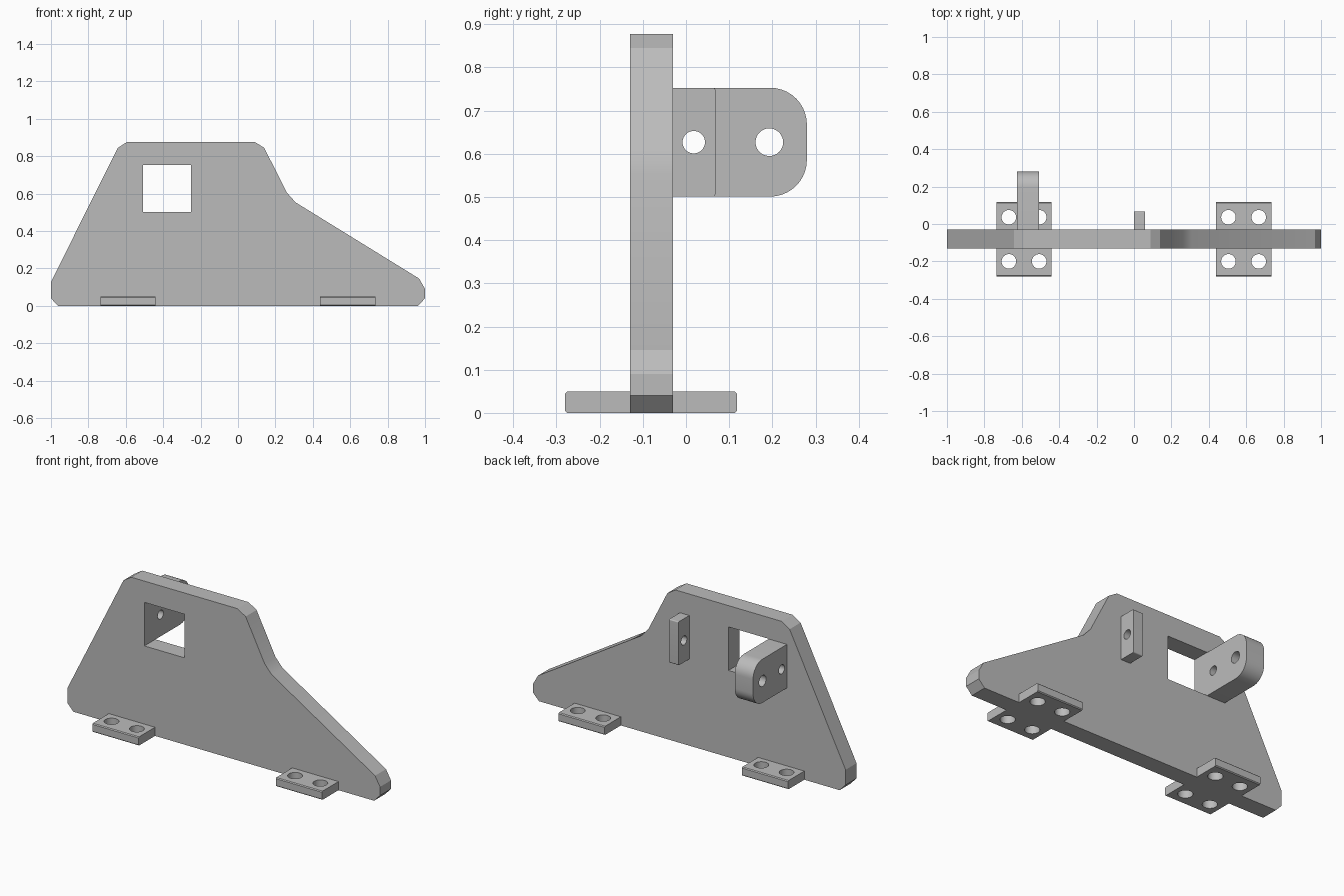
import bpy
import bmesh
import math
from mathutils import Vector

cube = bpy.data.objects.get("Cube")
if cube:
    bpy.data.objects.remove(cube, do_unlink=True)

grey = bpy.data.materials.new("light_grey")
grey.use_nodes = True
colour = (0.5, 0.5, 0.5, 1)
grey.diffuse_color = colour
grey.node_tree.nodes["Principled BSDF"].inputs["Base Color"].default_value = colour

# Each axis maps a flat profile point and a depth to space
PLACE = {
    "x": lambda a, b, d: (d, a, b),
    "y": lambda a, b, d: (a, d, b),
    "z": lambda a, b, d: (a, b, d),
}


def prism(name, outline, axis, start, end):
    """Extrude a closed outline along an axis."""
    bm = bmesh.new()
    face = bm.faces.new([bm.verts.new(PLACE[axis](a, b, start)) for a, b in outline])
    new = bmesh.ops.extrude_face_region(bm, geom=[face])["geom"]
    shift = Vector(PLACE[axis](0, 0, end - start))
    bmesh.ops.translate(bm, vec=shift, verts=[g for g in new if isinstance(g, bmesh.types.BMVert)])
    bmesh.ops.recalc_face_normals(bm, faces=bm.faces)
    mesh = bpy.data.meshes.new(name)
    bm.to_mesh(mesh)
    bm.free()
    mesh.materials.append(grey)
    obj = bpy.data.objects.new(name, mesh)
    bpy.context.collection.objects.link(obj)
    return obj


def arc(a, b, radius, first, last, steps):
    angles = [math.radians(first + (last - first) * i / steps) for i in range(steps + 1)]
    return [(a + radius * math.cos(t), b + radius * math.sin(t)) for t in angles]


def rect(a0, a1, b0, b1):
    return [(a0, b0), (a1, b0), (a1, b1), (a0, b1)]


def circle(a, b, radius):
    return arc(a, b, radius, 0, 360, 32)[:-1]


def rounded_end(y0, y1, z0, z1, r):
    """Side profile with the two far corners rounded."""
    return ([(y0, z1), (y0, z0)] + arc(y1 - r, z0 + r, r, -90, 0, 10)
            + arc(y1 - r, z1 - r, r, 0, 90, 10))


def finish(obj, cuts, axis, start, end):
    """Cut the openings, then smooth the curved walls."""
    cutters = [prism("cutter", c, axis, start, end) for c in cuts]
    for cutter in cutters:
        mod = obj.modifiers.new("opening", "BOOLEAN")
        mod.operation = "DIFFERENCE"
        mod.solver = "EXACT"
        mod.object = cutter
    bpy.ops.object.select_all(action="DESELECT")
    obj.select_set(True)
    bpy.context.view_layer.objects.active = obj
    for mod in list(obj.modifiers):
        bpy.ops.object.modifier_apply(modifier=mod.name)
    for cutter in cutters:
        bpy.data.objects.remove(cutter, do_unlink=True)
    bpy.ops.object.shade_smooth_by_angle(angle=math.radians(25))


FRONT, BACK = -0.13, -0.03

# Upright plate with a square window
plate = prism("upright_plate", [
    (-0.962, 0), (0.962, 0), (1, 0.04), (1, 0.09), (0.968, 0.146),
    (0.308, 0.553), (0.262, 0.604), (0.14, 0.845), (0.088, 0.877),
    (-0.592, 0.877), (-0.642, 0.845), (-1, 0.128), (-1, 0.04),
], "y", FRONT, BACK)
finish(plate, [rect(-0.508, -0.251, 0.502, 0.754)], "y", FRONT - 0.1, BACK + 0.1)

# Rear lug beside the window, with two cross holes
MID = 0.627
lug = prism("rear_lug", rounded_end(BACK, 0.28, 0.501, 0.753, 0.085), "x", -0.625, -0.508)
finish(lug, [circle(0.018, MID, 0.026), circle(0.193, MID, 0.032)], "x", -0.7, -0.4)

# Short rear tab with one cross hole
tab = prism("rear_tab", rounded_end(BACK, 0.068, 0.501, 0.753, 0.006), "x", 0, 0.06)
finish(tab, [circle(0.018, MID, 0.026)], "x", -0.1, 0.2)

# Mounting feet with four bolt holes each
c = 0.005
y0, y1, top = -0.28, 0.118, 0.05
foot_profile = [(y0 + c, 0), (y1 - c, 0), (y1, c), (y1, top - c),
                (y1 - c, top), (y0 + c, top), (y0, top - c), (y0, c)]
for side, x in (("right", -0.588), ("left", 0.586)):
    foot = prism(side + "_foot", foot_profile, "x", x - 0.148, x + 0.148)
    holes = [circle(x + dx, y, 0.039) for dx in (-0.081, 0.081) for y in (-0.2, 0.036)]
    finish(foot, holes, "z", -0.1, 0.2)
